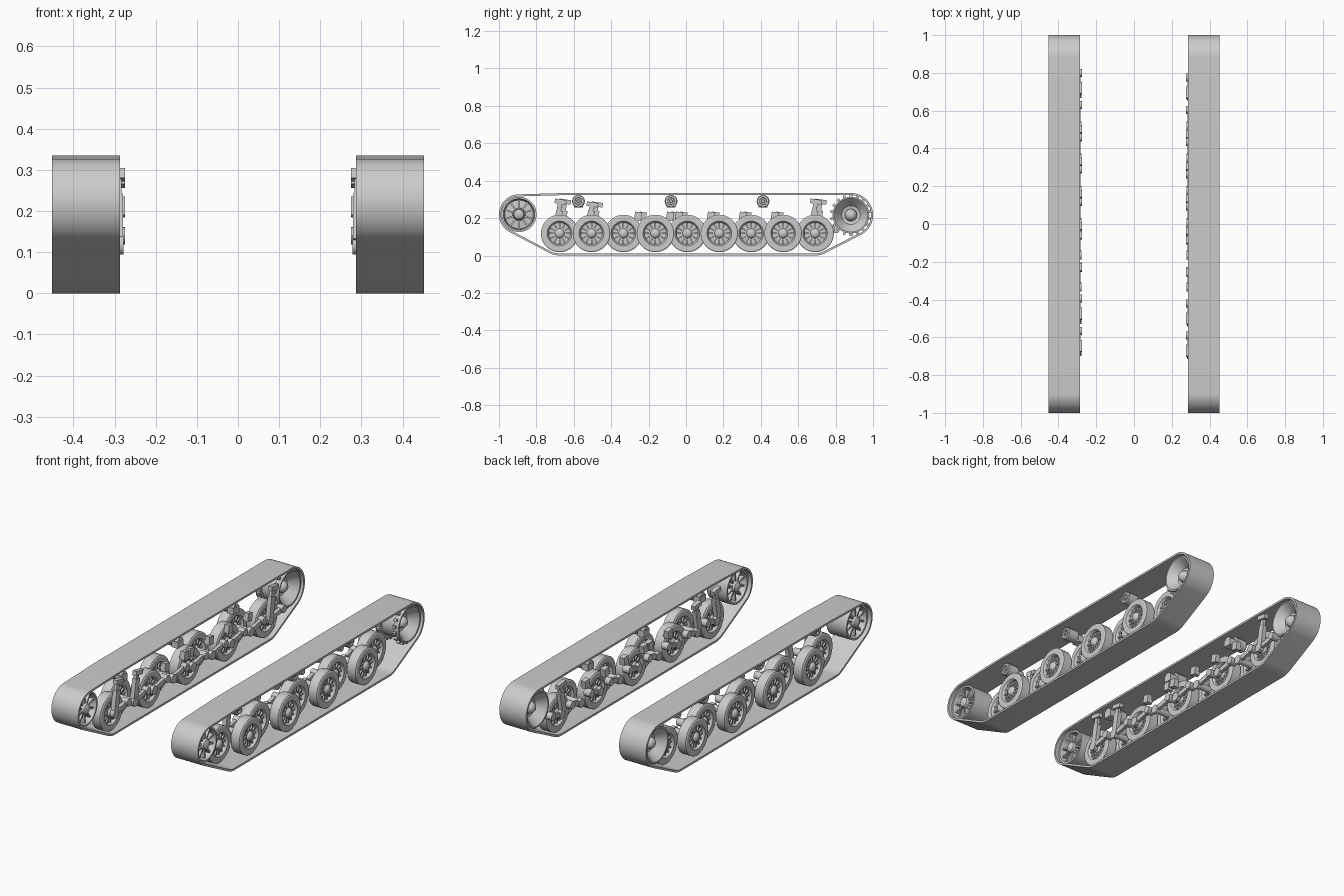
import bpy, bmesh
from math import cos, sin, tau, pi, radians, hypot, atan2
from mathutils import Matrix, Vector
from mathutils.geometry import convex_hull_2d

cube = bpy.data.objects.get("Cube")
if cube:
    bpy.data.objects.remove(cube, do_unlink=True)

steel = bpy.data.materials.new("plain_grey_steel")
steel.use_nodes = True
steel.diffuse_color = (0.6, 0.6, 0.6, 1)
steel.node_tree.nodes["Principled BSDF"].inputs["Base Color"].default_value = (0.6, 0.6, 0.6, 1)

OUTER, INNER, THICK = 0.452, 0.287, 0.011
WHEEL_Z = 0.118
WHEELS = [-0.676 + 0.1708 * i for i in range(9)]
ROLLERS = [-0.575, -0.08, 0.412]
IDLER, SPROCKET = (-0.893, 0.22), (0.882, 0.216)


def lathe(bm, profile, y, z, seg=32):
    """Revolve (x, radius) points about an axle along x."""
    rings = []
    for x, r in profile:
        if r < 1e-5:
            rings.append([bm.verts.new((x, y, z))] * seg)
        else:
            rings.append([bm.verts.new((x, y + r * cos(tau * i / seg), z + r * sin(tau * i / seg)))
                          for i in range(seg)])
    for a, b in zip(rings, rings[1:]):
        for i in range(seg):
            j = (i + 1) % seg
            corners = list(dict.fromkeys((a[i], a[j], b[j], b[i])))
            if len(corners) > 2:
                bm.faces.new(corners)


def rod(bm, x0, x1, r, y, z, seg=16):
    lathe(bm, [(x0, 0), (x0, r), (x1, r), (x1, 0)], y, z, seg)


def box(bm, centre, size, tilt=0):
    mat = Matrix.Translation(centre) @ Matrix.Rotation(tilt, 4, 'X') @ Matrix.Diagonal((*size, 1))
    bmesh.ops.create_cube(bm, size=1, matrix=mat)


def spokes(bm, count, radius, size, x, y, z):
    """Radial blocks; size is (x, tangential, radial)."""
    for i in range(count):
        a = tau * i / count
        box(bm, (x, y - radius * sin(a), z + radius * cos(a)), size, a)


def link(bm, x, width, thick, start, end):
    """Straight bar between two (y, z) points."""
    dy, dz = end[0] - start[0], end[1] - start[1]
    box(bm, (x, (start[0] + end[0]) / 2, (start[1] + end[1]) / 2),
        (width, thick, hypot(dy, dz)), atan2(-dy, dz))


def finish(bm, name, side):
    for v in bm.verts:
        v.co.x *= side
    bmesh.ops.recalc_face_normals(bm, faces=bm.faces)
    for f in bm.faces:
        f.smooth = True
    me = bpy.data.meshes.new(name)
    bm.to_mesh(me)
    bm.free()
    me.set_sharp_from_angle(angle=radians(32))
    me.materials.append(steel)
    ob = bpy.data.objects.new(name + ("_left" if side > 0 else "_right"), me)
    bpy.context.scene.collection.objects.link(ob)


def track_belt(side):
    # Belt wraps the end wheels, road wheels and return run
    circles = [(*IDLER, 0.107), (*SPROCKET, 0.118), (WHEELS[0], WHEEL_Z, WHEEL_Z),
               (WHEELS[-1], WHEEL_Z, WHEEL_Z), (-0.62, 0.295, 0.04), (0.5, 0.295, 0.04)]
    n = 72
    outer, inner = [], []
    for y, z, r in circles:
        for i in range(n):
            u = Vector((cos(tau * i / n), sin(tau * i / n)))
            outer.append(Vector((y, z)) + u * r)
            inner.append(Vector((y, z)) + u * (r - THICK))
    hull = convex_hull_2d(outer)
    bm = bmesh.new()
    loops = [[bm.verts.new((x, *pts[i])) for i in hull]
             for x, pts in ((INNER, outer), (OUTER, outer), (OUTER, inner), (INNER, inner))]
    for a, b in zip(loops, loops[1:] + loops[:1]):
        for i in range(len(hull)):
            j = (i + 1) % len(hull)
            bm.faces.new((a[i], a[j], b[j], b[i]))
    finish(bm, "track_belt", side)


def road_wheel(side, index, y):
    # Alternate wheels sit in the outer and the inner row
    x = 0.405 if index % 2 else 0.335
    bm = bmesh.new()
    half = [(0.012, 0.03), (0.012, 0.058), (0.026, 0.062), (0.03, 0.066), (0.03, 0.094), (0.026, 0.1)]
    hub = [(0.036, 0), (0.034, 0.013), (0.028, 0.022), (0.02, 0.026), (0.02, 0.032)]
    face = hub + half
    lathe(bm, [(x + d, r) for d, r in face] + [(x - d, r) for d, r in reversed(face)], y, WHEEL_Z, 40)
    for s in (1, -1):
        spokes(bm, 12, 0.045, (0.012, 0.008, 0.024), x + s * 0.015, y, WHEEL_Z)
    finish(bm, "road_wheel_%d" % (index + 1), side)


def suspension(side, index, y):
    # Swing arm, pivot, axle and bump stop or damper
    bm = bmesh.new()
    shift = 0 if side > 0 else 0.025
    pivot = (y + 0.085 + shift, 0.14)
    rod(bm, 0.285, 0.40 if index % 2 else 0.33, 0.018, y, WHEEL_Z)
    rod(bm, 0.274, 0.315, 0.021, *pivot)
    rod(bm, 0.278, 0.3, 0.024, y, WHEEL_Z)
    link(bm, 0.291, 0.018, 0.026, (y, WHEEL_Z), pivot)
    if index in (0, 1, 8):
        top = (y + 0.005 + shift, 0.285 if index == 1 else 0.3)
        link(bm, 0.292, 0.024, 0.036, (y - 0.02 + shift, 0.13), (y + shift, 0.24))
        link(bm, 0.292, 0.018, 0.024, (y - 0.01 + shift, 0.2), top)
        box(bm, (0.286, top[0], top[1] - 0.012), (0.024, 0.062, 0.024), -0.15)
    if 1 < index < 8:
        off = 0.078 if index < 4 else -0.045
        box(bm, (0.288, y + off + shift, 0.21), (0.028, 0.038, 0.045), -0.15)
        rod(bm, 0.276, 0.31, 0.016, y + off + shift, 0.2, 12)
    finish(bm, "swing_arm_%d" % (index + 1), side)


def return_roller(side, index, y):
    bm = bmesh.new()
    z = 0.29
    lathe(bm, [(0.30, 0), (0.30, 0.022), (0.345, 0.022), (0.345, 0.034), (0.405, 0.034),
               (0.41, 0.03), (0.41, 0.02), (0.403, 0.018), (0.403, 0.01), (0.412, 0.008), (0.412, 0)], y, z)
    # Lower shoulder of the mounting bracket
    box(bm, (0.318, y, z - 0.014), (0.04, 0.05, 0.036))
    finish(bm, "return_roller_%d" % (index + 1), side)


def idler(side):
    # Spoked wheel with two rims around a thin web
    bm = bmesh.new()
    mid = (OUTER + INNER) / 2
    half = [(0.072, 0), (0.07, 0.014), (0.062, 0.026), (0.05, 0.03), (0.012, 0.034), (0.008, 0.076),
            (0.05, 0.08), (0.062, 0.084), (0.062, 0.094), (0.02, 0.094)]
    lathe(bm, [(mid + d, r) for d, r in half] + [(mid - d, r) for d, r in reversed(half)], *IDLER, 48)
    for s in (1, -1):
        spokes(bm, 10, 0.056, (0.045, 0.009, 0.06), mid + s * 0.028, *IDLER)
    finish(bm, "idler_wheel", side)


def sprocket(side):
    # Dished drum with a domed hub and two toothed rings
    bm = bmesh.new()
    mid = (OUTER + INNER) / 2
    half = [(0.055, 0), (0.052, 0.015), (0.042, 0.026), (0.03, 0.031), (0.016, 0.033), (0.02, 0.05),
            (0.068, 0.086), (0.072, 0.09), (0.072, 0.098), (0.04, 0.098), (0.04, 0.085)]
    lathe(bm, [(mid + d, r) for d, r in half] + [(mid - d, r) for d, r in reversed(half)], *SPROCKET, 48)
    for s in (1, -1):
        spokes(bm, 18, 0.102, (0.018, 0.014, 0.018), mid + s * 0.05, *SPROCKET)
    finish(bm, "drive_sprocket", side)


for side in (1, -1):
    track_belt(side)
    idler(side)
    sprocket(side)
    for i, y in enumerate(WHEELS):
        road_wheel(side, i, y)
        suspension(side, i, y)
    for i, y in enumerate(ROLLERS):
        return_roller(side, i, y)
